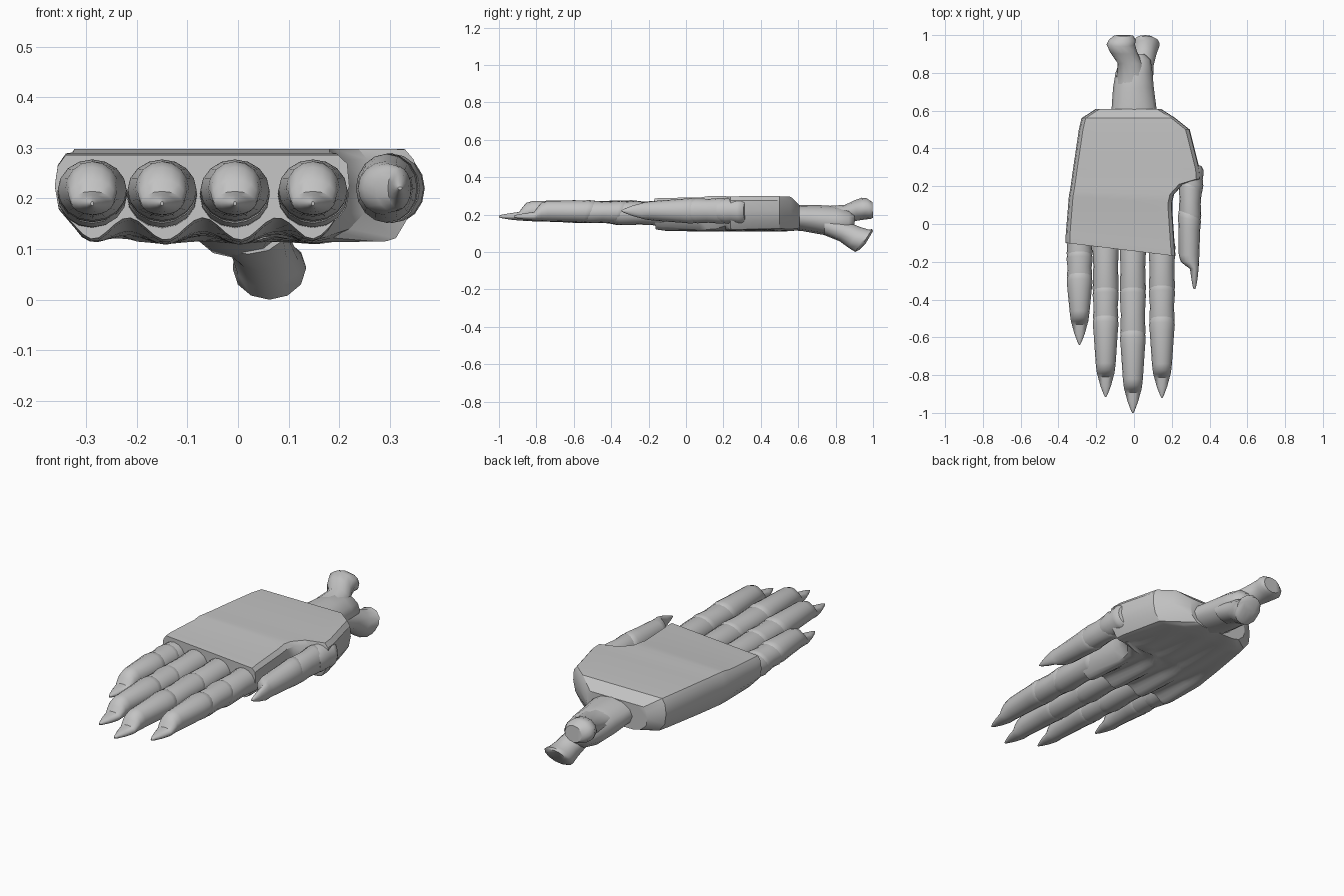
import bpy, bmesh, math

grey = bpy.data.materials.new("plain grey")
grey.diffuse_color = (0.55, 0.55, 0.55, 1)


def loft(name, rings, angle=35):
    """Skin a list of equal-length point rings into a capped solid."""
    bm = bmesh.new()
    vs = [[bm.verts.new(p) for p in r] for r in rings]
    n = len(vs[0])
    for a, b in zip(vs, vs[1:]):
        for i in range(n):
            bm.faces.new((a[i], a[(i + 1) % n], b[(i + 1) % n], b[i]))
    bm.faces.new(vs[0])
    bm.faces.new(vs[-1][::-1])
    bmesh.ops.recalc_face_normals(bm, faces=bm.faces)
    me = bpy.data.meshes.new(name)
    bm.to_mesh(me)
    bm.free()
    ob = bpy.data.objects.new(name, me)
    bpy.context.collection.objects.link(ob)
    me.materials.append(grey)
    bpy.ops.object.select_all(action='DESELECT')
    ob.select_set(True)
    bpy.context.view_layer.objects.active = ob
    bpy.ops.object.shade_smooth_by_angle(angle=math.radians(angle))
    return ob


def oval(x, y, z, rx, rz, tilt=0.0, n=16):
    """Elliptical ring across y; tilt pushes its upper half backwards."""
    out = []
    for i in range(n):
        a = 2 * math.pi * i / n
        out.append((x + rx * math.cos(a), y + tilt * math.sin(a), z + rz * math.sin(a)))
    return out


# palm: stations (y, slant, left, right, top, bottom, scallop)
stations = [
    (-0.135, -0.12, -0.362, 0.220, 0.286, 0.140, 0.022),
    (-0.100, -0.12, -0.362, 0.217, 0.289, 0.135, 0.022),
    (0.090, -0.07, -0.348, 0.203, 0.291, 0.124, 0.015),
    (0.130, -0.06, -0.345, 0.203, 0.298, 0.122, 0.013),
    (0.165, -0.03, -0.340, 0.212, 0.298, 0.121, 0.012),
    (0.210, 0, -0.334, 0.260, 0.298, 0.120, 0.010),
    (0.238, 0, -0.330, 0.352, 0.297, 0.119, 0.009),
    (0.290, 0, -0.323, 0.348, 0.298, 0.118, 0.008),
    (0.500, 0, -0.292, 0.295, 0.298, 0.114, 0.004),
    (0.560, 0, -0.278, 0.220, 0.295, 0.113, 0.002),
    (0.608, 0, -0.205, 0.145, 0.250, 0.118, 0.0),
]
rings = []
for y, slant, xl, xr, top, bot, amp in stations:
    h = top - bot
    ring = [(xl + 0.022 + (xr - xl - 0.044) * i / 8, top) for i in range(9)]
    ring += [(xr - 0.004, top - 0.12 * h), (xr, top - 0.42 * h), (xr - 0.012, bot + 0.28 * h)]
    for i in range(33):
        x = xr - 0.04 - (xr - xl - 0.08) * i / 32
        edge = min(1, min(x - xl, xr - x) / 0.08)
        wave = math.cos(2 * math.pi * (x + 0.29) / 0.147)
        ring.append((x, bot - amp * wave + 0.02 * (1 - edge)))
    ring += [(xl + 0.008, bot + 0.28 * h), (xl, top - 0.42 * h), (xl + 0.006, top - 0.15 * h)]
    rings.append([(x, y + slant * (x + 0.07), z) for x, z in ring])
loft("palm", rings, 32)


def finger(name, base, j1, j2, tip, place):
    """Two sleeve-like bones and a clawed tip, built about x=0, z=0.215."""
    def put(ring):
        return [place(*p) for p in ring]

    def bone(part, a, b, w, r, z):
        loft(f"{name}_{part}", [put(oval(0, y, z, w * k, r * k, t)) for y, k, t in (
            (a + 0.025, 0.82, 0.018), (a + 0.006, 0.97, 0.018), (a - 0.012, 1.0, 0.018),
            ((a + b) / 2, 0.92, 0.015), (b + 0.02, 0.97, 0.018), (b - 0.02, 0.85, 0.018))])

    bone("lower_bone", base, j1, 0.071, 0.066, 0.207)
    bone("middle_bone", j1, j2, 0.069, 0.061, 0.213)
    # tip bone narrows, steps down and runs out into a low claw: (y, half width, low, high)
    prof = [(j2 + 0.03, 0.054, 0.170, 0.262), (j2 + 0.012, 0.065, 0.158, 0.274),
            (j2 - 0.015, 0.068, 0.156, 0.277), (j2 - 0.06, 0.064, 0.160, 0.275),
            (tip + 0.180, 0.053, 0.164, 0.273), (tip + 0.145, 0.049, 0.166, 0.262),
            (tip + 0.125, 0.046, 0.167, 0.238), (tip + 0.108, 0.041, 0.168, 0.214),
            (tip + 0.060, 0.028, 0.173, 0.207), (tip + 0.018, 0.012, 0.180, 0.200),
            (tip, 0.003, 0.186, 0.194)]
    loft(f"{name}_claw_tip", [
        put(oval(0, y, (lo + hi) / 2, w, (hi - lo) / 2, 0.015 if i < 4 else 0))
        for i, (y, w, lo, hi) in enumerate(prof)], 40)


# four straight fingers
for name, cx, base, j1, j2, tip in (
        ("little_finger", -0.288, -0.07, -0.175, -0.29, -0.64),
        ("ring_finger", -0.150, -0.08, -0.365, -0.515, -0.917),
        ("middle_finger", -0.006, -0.09, -0.365, -0.595, -1.0),
        ("index_finger", 0.148, -0.11, -0.355, -0.52, -0.92)):
    finger(name, base, j1, j2, tip, lambda x, y, z, c=cx: (x + c, y, z))

# thumb: same build, rolled a quarter turn so its claw lies on the outside
finger("thumb", 0.30, 0.20, 0.04, -0.345,
       lambda x, y, z: (0.295 - (z - 0.215), y, 0.22 + x))

# wrist shaft and the two flared forearm bones
loft("wrist", [oval(*r, n=12) for r in (
    (0.0, 0.50, 0.185, 0.130, 0.065), (0.0, 0.62, 0.182, 0.118, 0.070),
    (-0.003, 0.72, 0.172, 0.108, 0.078), (0.0, 0.80, 0.163, 0.098, 0.082),
    (0.008, 0.87, 0.158, 0.080, 0.066), (0.01, 0.90, 0.160, 0.045, 0.035))], 45)
loft("upper_forearm_bone", [oval(*r, n=12) for r in (
    (-0.01, 0.74, 0.190, 0.085, 0.055), (-0.02, 0.85, 0.202, 0.066, 0.050),
    (-0.055, 0.91, 0.222, 0.072, 0.054, -0.01), (-0.070, 0.95, 0.232, 0.075, 0.058, -0.01),
    (-0.062, 0.975, 0.232, 0.072, 0.056, -0.01), (-0.055, 0.998, 0.225, 0.050, 0.042, -0.002))], 45)
loft("lower_forearm_bone", [oval(*r, n=12) for r in (
    (0.02, 0.74, 0.145, 0.080, 0.055), (0.042, 0.84, 0.110, 0.062, 0.052, 0.02),
    (0.055, 0.90, 0.078, 0.064, 0.056, 0.03), (0.062, 0.94, 0.060, 0.072, 0.060, 0.035),
    (0.064, 0.96, 0.066, 0.070, 0.056, 0.035), (0.058, 0.98, 0.078, 0.050, 0.034, 0.02))], 45)
